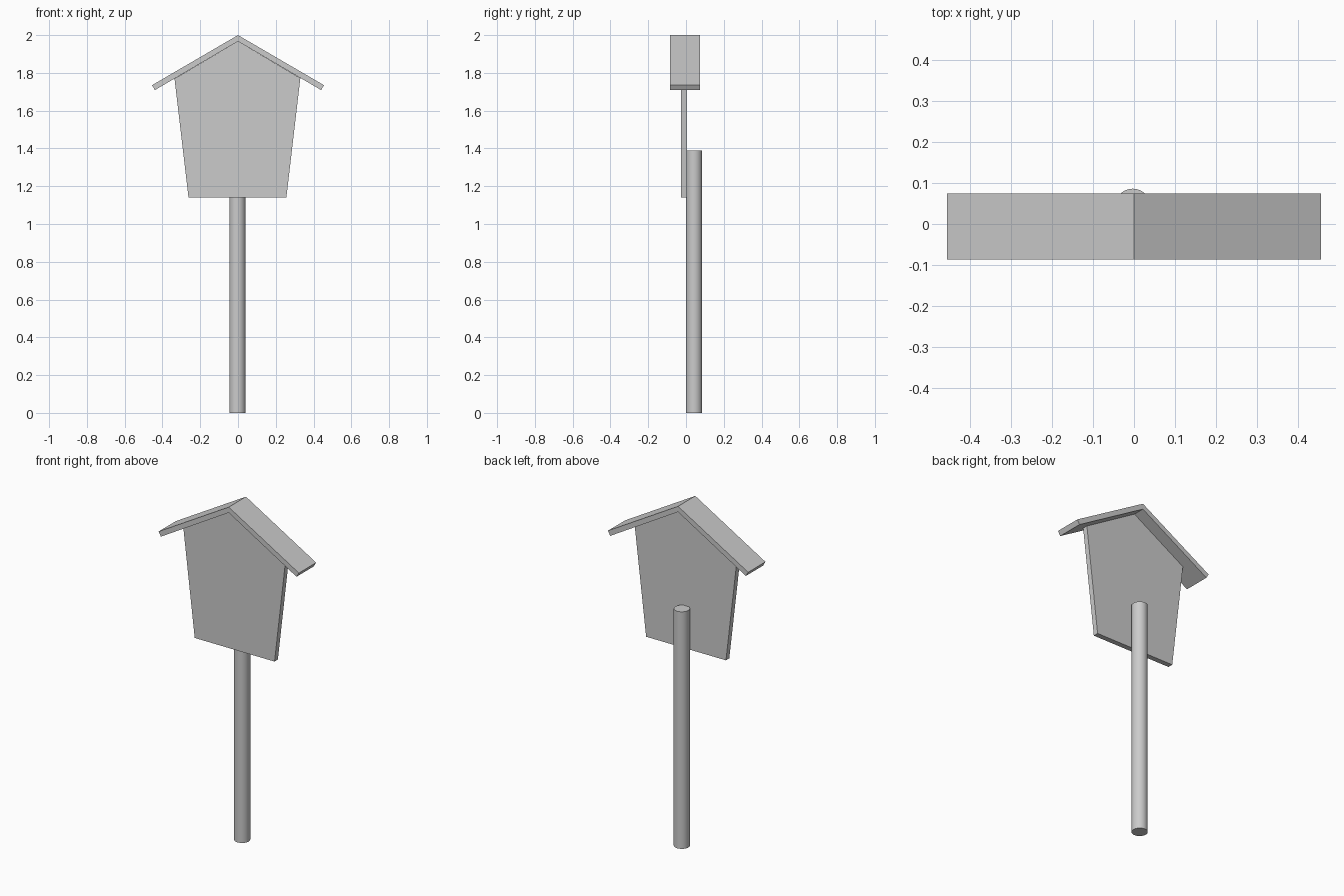
import bpy, bmesh
from math import radians

if "Cube" in bpy.data.objects:
    bpy.data.objects.remove(bpy.data.objects["Cube"])


def extrude_profile(name, points, y_front, y_back):
    """Solid made by extruding an (x, z) outline along y."""
    bm = bmesh.new()
    face = bm.faces.new([bm.verts.new((x, y_front, z)) for x, z in points])
    out = bmesh.ops.extrude_face_region(bm, geom=[face])
    verts = [g for g in out["geom"] if isinstance(g, bmesh.types.BMVert)]
    bmesh.ops.translate(bm, verts=verts, vec=(0, y_back - y_front, 0))
    bmesh.ops.recalc_face_normals(bm, faces=bm.faces)
    mesh = bpy.data.meshes.new(name)
    bm.to_mesh(mesh)
    bm.free()
    obj = bpy.data.objects.new(name, mesh)
    bpy.context.collection.objects.link(obj)
    return obj


# Sign board: tapered house-shaped panel
extrude_profile("sign_board", [
    (-0.262, 1.14), (0.256, 1.14), (0.330, 1.772),
    (0.0, 1.967), (-0.336, 1.769)], -0.027, 0.004)

# Gabled roof: one chevron-shaped slab
extrude_profile("roof", [
    (0.0, 2.0), (-0.455, 1.735), (-0.440, 1.709),
    (0.0, 1.967), (0.440, 1.709), (0.455, 1.735)], -0.086, 0.074)

# Round post behind the board
radius, height = 0.043, 1.39
bpy.ops.mesh.primitive_cylinder_add(
    vertices=32, radius=radius, depth=height,
    location=(-0.003, radius, height / 2))
bpy.context.object.name = "post"
bpy.ops.object.shade_smooth_by_angle(angle=radians(30))
